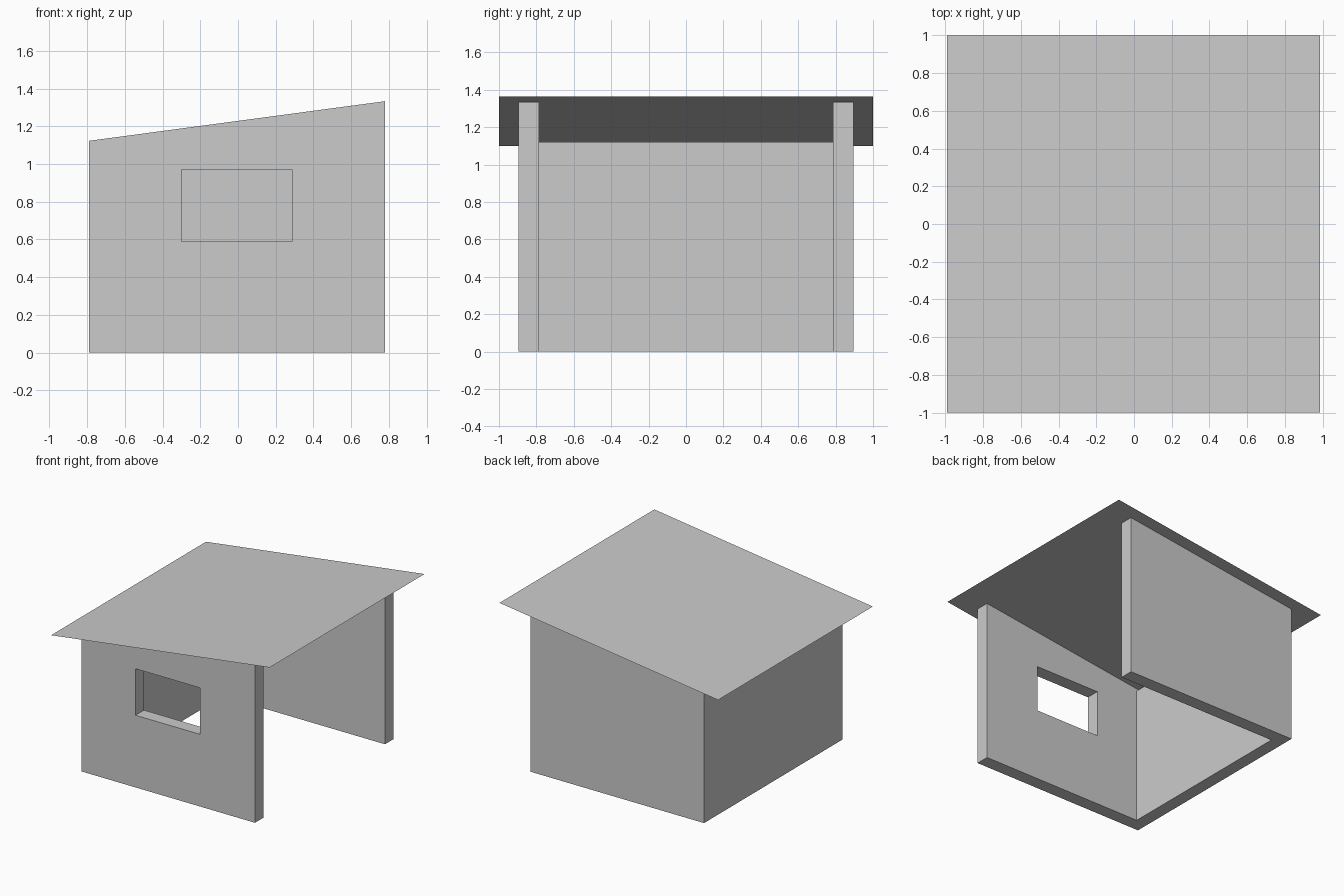
import bpy, bmesh

if "Cube" in bpy.data.objects:
    bpy.data.objects.remove(bpy.data.objects["Cube"])

X0, X1 = -0.79, 0.78      # wall extent, back wall to open side
Y_OUT, Y_IN = 0.895, 0.785
Z_LOW, Z_HIGH = 1.123, 1.333


def prism(name, profile, y0, y1):
    """Extrude an x-z profile from y0 to y1."""
    bm = bmesh.new()
    face = bm.faces.new([bm.verts.new((x, y0, z)) for x, z in profile])
    if y1 != y0:
        ext = bmesh.ops.extrude_face_region(bm, geom=[face])
        verts = [g for g in ext["geom"] if isinstance(g, bmesh.types.BMVert)]
        bmesh.ops.translate(bm, verts=verts, vec=(0, y1 - y0, 0))
    bmesh.ops.recalc_face_normals(bm, faces=bm.faces)
    mesh = bpy.data.meshes.new(name)
    bm.to_mesh(mesh)
    bm.free()
    obj = bpy.data.objects.new(name, mesh)
    bpy.context.collection.objects.link(obj)
    return obj


# Sloped-top side walls
side = [(X0, 0), (X1, 0), (X1, Z_HIGH), (X0, Z_LOW)]
front_wall = prism("front_wall", side, -Y_OUT, -Y_IN)
prism("rear_wall", side, Y_IN, Y_OUT)

# Window opening in the front wall
cutter = prism("window_cutter", [(-0.30, 0.59), (0.285, 0.59), (0.285, 0.97), (-0.30, 0.97)],
               -1.0, -0.7)
mod = front_wall.modifiers.new("window", 'BOOLEAN')
mod.operation = 'DIFFERENCE'
mod.solver = 'EXACT'
mod.object = cutter
bpy.context.view_layer.objects.active = front_wall
bpy.ops.object.modifier_apply(modifier=mod.name)
bpy.data.objects.remove(cutter)

# Low end wall between the side walls, flat top
prism("end_wall", [(X0, 0.0), (X0 + 0.105, 0.0), (X0 + 0.105, 1.12), (X0, 1.12)], -Y_IN, Y_IN)

# Thin overhanging shed roof: a single sloping sheet
bm = bmesh.new()
bm.faces.new([bm.verts.new(v) for v in
              [(-0.99, -1, 1.10), (0.987, -1, 1.365), (0.987, 1, 1.365), (-0.99, 1, 1.10)]])
roof_mesh = bpy.data.meshes.new("roof")
bm.to_mesh(roof_mesh)
bm.free()
bpy.context.collection.objects.link(bpy.data.objects.new("roof", roof_mesh))
